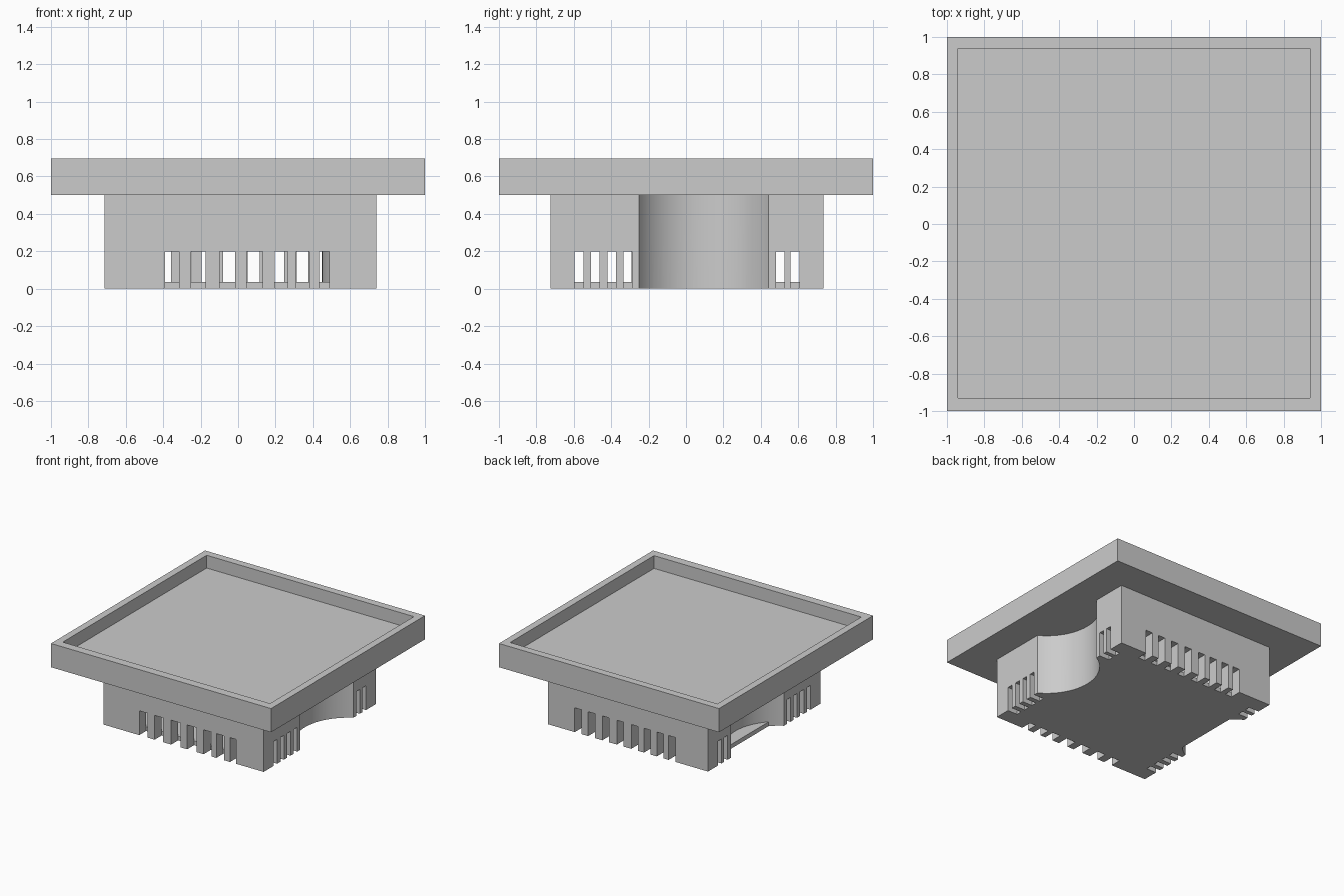
import bpy, bmesh, math

if "Cube" in bpy.data.objects:
    bpy.data.objects.remove(bpy.data.objects["Cube"])

X0, X1, Y0, Y1 = -0.715, 0.74, -0.725, 0.735   # base footprint
T = 0.09                                       # wall thickness
FLOOR, SLOT_TOP, BASE_TOP, TOP = 0.035, 0.2, 0.5, 0.695
ARC_Y, ARC_R, ARC_OFF = 0.095, 0.3975, 0.1975  # finger scoop circle, centred outside the wall


def make_object(name, bm):
    bmesh.ops.recalc_face_normals(bm, faces=bm.faces)
    mesh = bpy.data.meshes.new(name)
    bm.to_mesh(mesh)
    bm.free()
    ob = bpy.data.objects.new(name, mesh)
    bpy.context.collection.objects.link(ob)
    return ob


def add_prism(bm, pts, z0, z1):
    face = bm.faces.new([bm.verts.new((x, y, z0)) for x, y in pts])
    ext = bmesh.ops.extrude_face_region(bm, geom=[face], use_keep_orig=True)
    for v in ext["geom"]:
        if isinstance(v, bmesh.types.BMVert):
            v.co.z = z1


def prism(name, pts, z0, z1):
    bm = bmesh.new()
    add_prism(bm, pts, z0, z1)
    return make_object(name, bm)


def rect(x0, x1, y0, y1):
    return [(x0, y0), (x1, y0), (x1, y1), (x0, y1)]


def scoop(side, grow, wall_x, n=28):
    """Arc points on the given side, running from low y to high y."""
    cx = (X1 + ARC_OFF) if side > 0 else (X0 - ARC_OFF)
    r = ARC_R + grow
    a = math.acos(abs(cx - wall_x) / r)
    return [(cx - side * r * math.cos(-a + 2 * a * i / n),
             ARC_Y + r * math.sin(-a + 2 * a * i / n)) for i in range(n + 1)]


def outline(inset, grow, left=True):
    x0, x1, y0, y1 = X0 + inset, X1 - inset, Y0 + inset, Y1 - inset
    pts = [(x0, y0), (x1, y0)] + scoop(1, grow, x1) + [(x1, y1), (x0, y1)]
    if left:
        pts += scoop(-1, grow, x0)[::-1]
    return pts


def boolean(ob, other, op):
    mod = ob.modifiers.new(op.lower(), 'BOOLEAN')
    mod.object, mod.operation, mod.solver = other, op, 'EXACT'
    bpy.context.view_layer.objects.active = ob
    bpy.ops.object.modifier_apply(modifier=mod.name)
    bpy.data.objects.remove(other, do_unlink=True)


# Base walls: hollow ring with a finger scoop on each side
base = prism("base_housing", outline(0, 0), 0, BASE_TOP)
boolean(base, prism("cavity", outline(T, T), -0.1, BASE_TOP + 0.1), 'DIFFERENCE')

# Vent slots through all four walls, open at the bottom
front = [(-0.39, -0.315), (-0.25, -0.175), (-0.10, -0.016), (0.045, 0.13),
         (0.195, 0.265), (0.31, 0.38), (0.435, 0.49)]
back = [(c - 0.031, c + 0.031) for c in
        (-0.388, -0.28, -0.163, -0.048, 0.083, 0.215, 0.344, 0.466)]
sides = [(c - 0.023, c + 0.023) for c in
         (-0.572, -0.485, -0.398, -0.311, 0.503, 0.583)]
bm = bmesh.new()
E = 0.01
for a, b in front:
    add_prism(bm, rect(a, b, Y0 - 0.1, Y0 + T + E), -0.1, SLOT_TOP)
for a, b in back:
    add_prism(bm, rect(a, b, Y1 - T - E, Y1 + 0.1), -0.1, SLOT_TOP)
for a, b in sides:
    add_prism(bm, rect(X1 - T - E, X1 + 0.1, a, b), -0.1, SLOT_TOP)
    add_prism(bm, rect(X0 - 0.1, X0 + T + E, a, b), -0.1, SLOT_TOP)
boolean(base, make_object("slots", bm), 'DIFFERENCE')

# Floor plate: follows the right scoop, stays straight under the left one
cx = X1 - T
floor_pts = ([(X0 + T, Y0 + T), (cx, Y0 + T)] + scoop(1, 0, cx)
             + [(cx, Y1 - T), (X0 + T, Y1 - T)])
boolean(base, prism("floor", floor_pts, 0, FLOOR), 'UNION')

# Tray on top with a shallow square recess
tray = prism("tray", rect(-1, 1, -1, 1), BASE_TOP, TOP)
boolean(tray, prism("recess", rect(-0.942, 0.942, -0.93, 0.938), TOP - 0.105, TOP + 0.1),
        'DIFFERENCE')

# Smooth the curved scoops, keep edges sharp
bpy.ops.object.select_all(action='DESELECT')
base.select_set(True)
bpy.context.view_layer.objects.active = base
bpy.ops.object.shade_smooth_by_angle(angle=math.radians(25))
